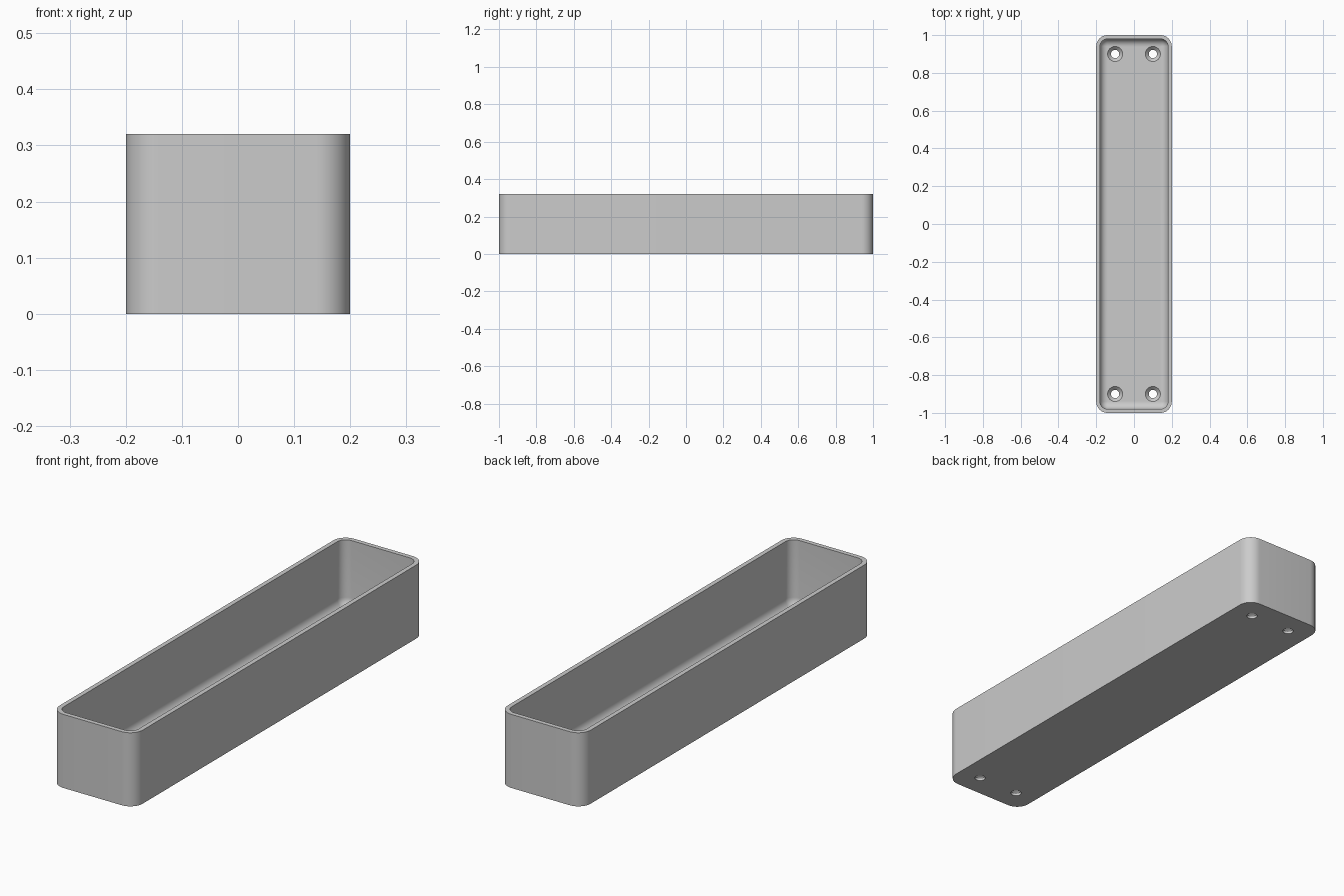
import bpy, bmesh, math

if "Cube" in bpy.data.objects:
    bpy.data.objects.remove(bpy.data.objects["Cube"])

grey = bpy.data.materials.new("plain_grey")
grey.diffuse_color = (0.6, 0.6, 0.6, 1)
grey.use_nodes = True
grey.node_tree.nodes["Principled BSDF"].inputs["Base Color"].default_value = grey.diffuse_color

HX, HY, H = 0.2, 1.0, 0.32        # half width, half length, height
WALL, FLOOR = 0.02, 0.03
CORNER, FILLET, SEG = 0.06, 0.04, 12


def ring(bm, inset, z):
    """Rounded rectangle, inset from the outer wall."""
    r = max(CORNER - inset, 0.0015)
    verts = []
    for q, (sx, sy) in enumerate([(1, 1), (-1, 1), (-1, -1), (1, -1)]):
        cx, cy = sx * (HX - inset - r), sy * (HY - inset - r)
        for i in range(SEG + 1):
            a = math.pi / 2 * (q + i / SEG)
            verts.append(bm.verts.new((cx + r * math.cos(a), cy + r * math.sin(a), z)))
    return verts


# Tray: outer wall, rim, inner wall, rounded floor edge
profile = [(0, 0), (0, H), (WALL, H)]
for i in range(9):
    a = math.pi / 2 * i / 8
    profile.append((WALL + FILLET * (1 - math.cos(a)),
                    FLOOR + FILLET * (1 - math.sin(a))))
bm = bmesh.new()
rings = [ring(bm, *p) for p in profile]
n = len(rings[0])
for a, b in zip(rings, rings[1:]):
    for i in range(n):
        j = (i + 1) % n
        bm.faces.new((a[i], a[j], b[j], b[i]))
bm.faces.new(rings[0][::-1])
bm.faces.new(rings[-1])
bmesh.ops.recalc_face_normals(bm, faces=bm.faces)
mesh = bpy.data.meshes.new("tray")
bm.to_mesh(mesh)
bm.free()
tray = bpy.data.objects.new("tray", mesh)
bpy.context.collection.objects.link(tray)
mesh.materials.append(grey)

# Countersunk screw holes: one lathed cutter for each corner
hole = [(0.022, -0.02), (0.022, FLOOR - 0.018), (0.04, FLOOR), (0.04, FLOOR + 0.02)]
bm = bmesh.new()
N = 32
for x in (-0.1, 0.1):
    for y in (-0.9, 0.9):
        loops = [[bm.verts.new((x + r * math.cos(2 * math.pi * i / N),
                                y + r * math.sin(2 * math.pi * i / N), z))
                  for i in range(N)] for r, z in hole]
        for a, b in zip(loops, loops[1:]):
            for i in range(N):
                j = (i + 1) % N
                bm.faces.new((a[i], a[j], b[j], b[i]))
        bm.faces.new(loops[0][::-1])
        bm.faces.new(loops[-1])
bmesh.ops.recalc_face_normals(bm, faces=bm.faces)
cut_mesh = bpy.data.meshes.new("hole_cutter")
bm.to_mesh(cut_mesh)
bm.free()
cut_mesh.materials.append(grey)
cutter = bpy.data.objects.new("hole_cutter", cut_mesh)
bpy.context.collection.objects.link(cutter)

mod = tray.modifiers.new("screw_holes", 'BOOLEAN')
mod.operation = 'DIFFERENCE'
mod.solver = 'EXACT'
mod.object = cutter
bpy.context.view_layer.objects.active = tray
tray.select_set(True)
bpy.ops.object.modifier_apply(modifier=mod.name)
bpy.data.objects.remove(cutter)

# Smooth shading with crisp rims
bpy.ops.object.shade_smooth_by_angle(angle=math.radians(30))
